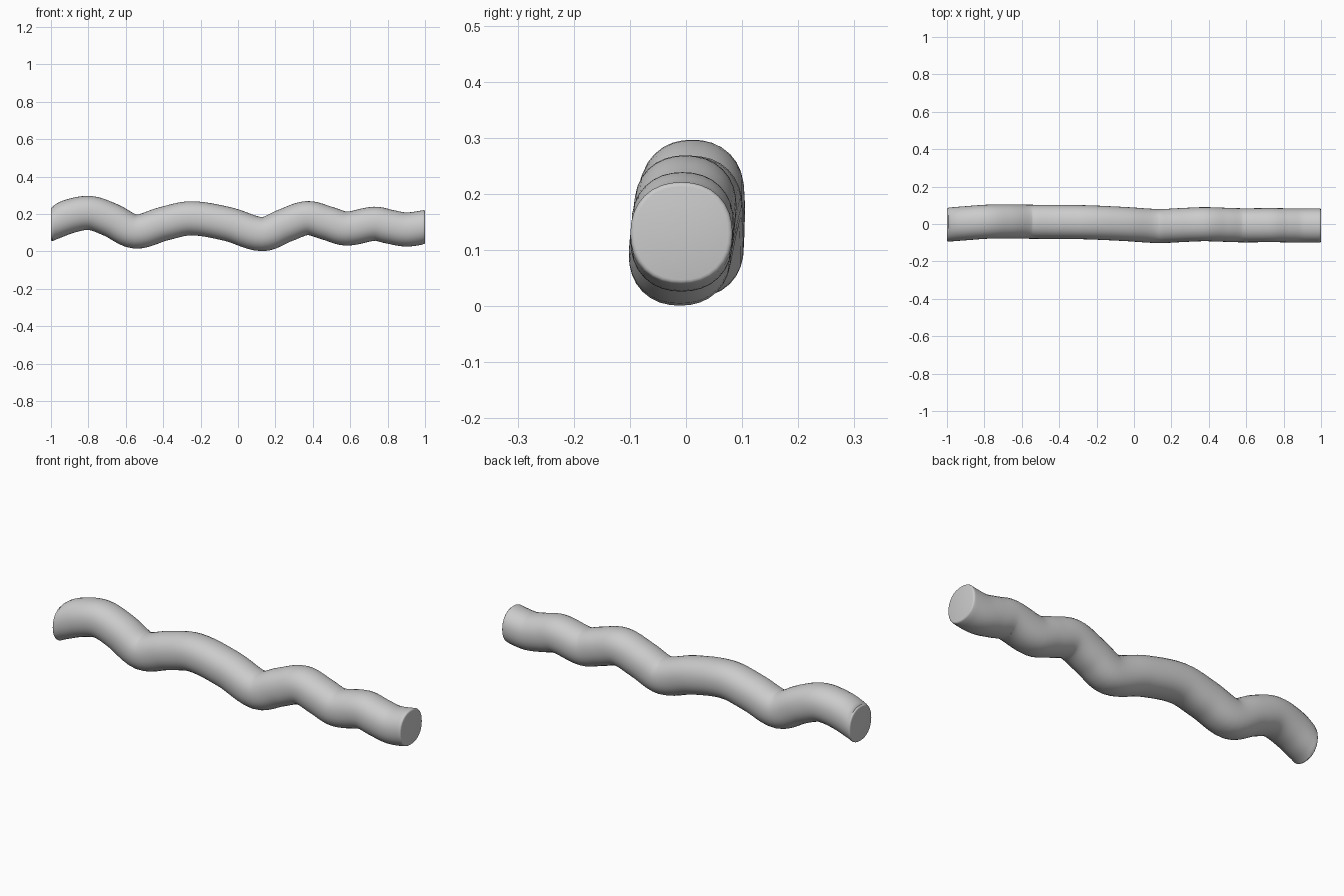
import bpy, bmesh, math
from mathutils import Vector
from mathutils.geometry import interpolate_bezier

if "Cube" in bpy.data.objects:
    bpy.data.objects.remove(bpy.data.objects["Cube"])

SIDES, RADIUS, ROUND = 32, 0.091, 0.008

# Centre line of the wavy branch
path = [Vector(p) for p in (
    (-1, -.004, .145), (-.9, .004, .188), (-.79, .012, .205), (-.68, .014, .168),
    (-.55, .012, .106), (-.4, .011, .147), (-.25, .009, .177), (-.05, .0, .145),
    (.13, -.011, .092), (.25, -.006, .138), (.37, -.001, .178), (.48, -.004, .15),
    (.58, -.007, .122), (.73, -.006, .148), (.81, -.007, .132), (.9, -.008, .117),
    (1, -.008, .13))]


def slope(i):
    """Smooth direction at a path point, per unit of x."""
    a, b = path[max(i - 1, 0)], path[min(i + 1, len(path) - 1)]
    return (b - a) / (b.x - a.x)


points = []
for i in range(len(path) - 1):
    a, b = path[i], path[i + 1]
    step = (b.x - a.x) / 3
    points += interpolate_bezier(a, a + slope(i) * step, b - slope(i + 1) * step, b, 7)[:-1]
points.append(path[-1])


def ring(bm, centre, tangent, radius):
    """Slightly squared circle across the branch."""
    side = Vector((0, 0, 1)).cross(tangent).normalized()
    up = tangent.cross(side).normalized()
    verts = []
    for k in range(SIDES):
        a = 2 * math.pi * k / SIDES
        c, s = math.cos(a), math.sin(a)
        r = radius / (abs(c) ** 2.2 + abs(s) ** 2.2) ** (1 / 2.2)
        verts.append(bm.verts.new(centre + side * c * r + up * s * r))
    return verts


# Sweep the section, turning square to x at both ends
bm = bmesh.new()
rings = []
X = Vector((1, 0, 0))
last = len(points) - 1
for i, p in enumerate(points):
    t = (points[min(i + 1, last)] - points[max(i - 1, 0)]).normalized()
    blend = min(1, (1 - abs(p.x)) / 0.12)
    t = X.lerp(t, blend).normalized()
    if i in (0, last):
        out = X if i else -X
        ends = [(p - out * ROUND * (1 - math.sin(a)), RADIUS - ROUND * (1 - math.cos(a)))
                for a in (0, math.pi / 6, math.pi / 3, math.pi / 2)]
        for c, r in (ends if i else ends[::-1]):
            rings.append(ring(bm, c, X, r))
    else:
        rings.append(ring(bm, p, t, RADIUS))

for a, b in zip(rings, rings[1:]):
    for k in range(SIDES):
        n = (k + 1) % SIDES
        bm.faces.new((a[k], a[n], b[n], b[k]))
bm.faces.new(rings[0])
bm.faces.new(rings[-1])
bmesh.ops.recalc_face_normals(bm, faces=bm.faces)

mesh = bpy.data.meshes.new("wavy_branch")
bm.to_mesh(mesh)
bm.free()
branch = bpy.data.objects.new("wavy_branch", mesh)
bpy.context.collection.objects.link(branch)

# Plain light grey
grey = bpy.data.materials.new("light_grey")
grey.use_nodes = True
grey.diffuse_color = (0.6, 0.6, 0.6, 1)
grey.node_tree.nodes["Principled BSDF"].inputs["Base Color"].default_value = (0.6, 0.6, 0.6, 1)
mesh.materials.append(grey)

bpy.context.view_layer.objects.active = branch
branch.select_set(True)
bpy.ops.object.shade_smooth_by_angle(angle=math.radians(40))
